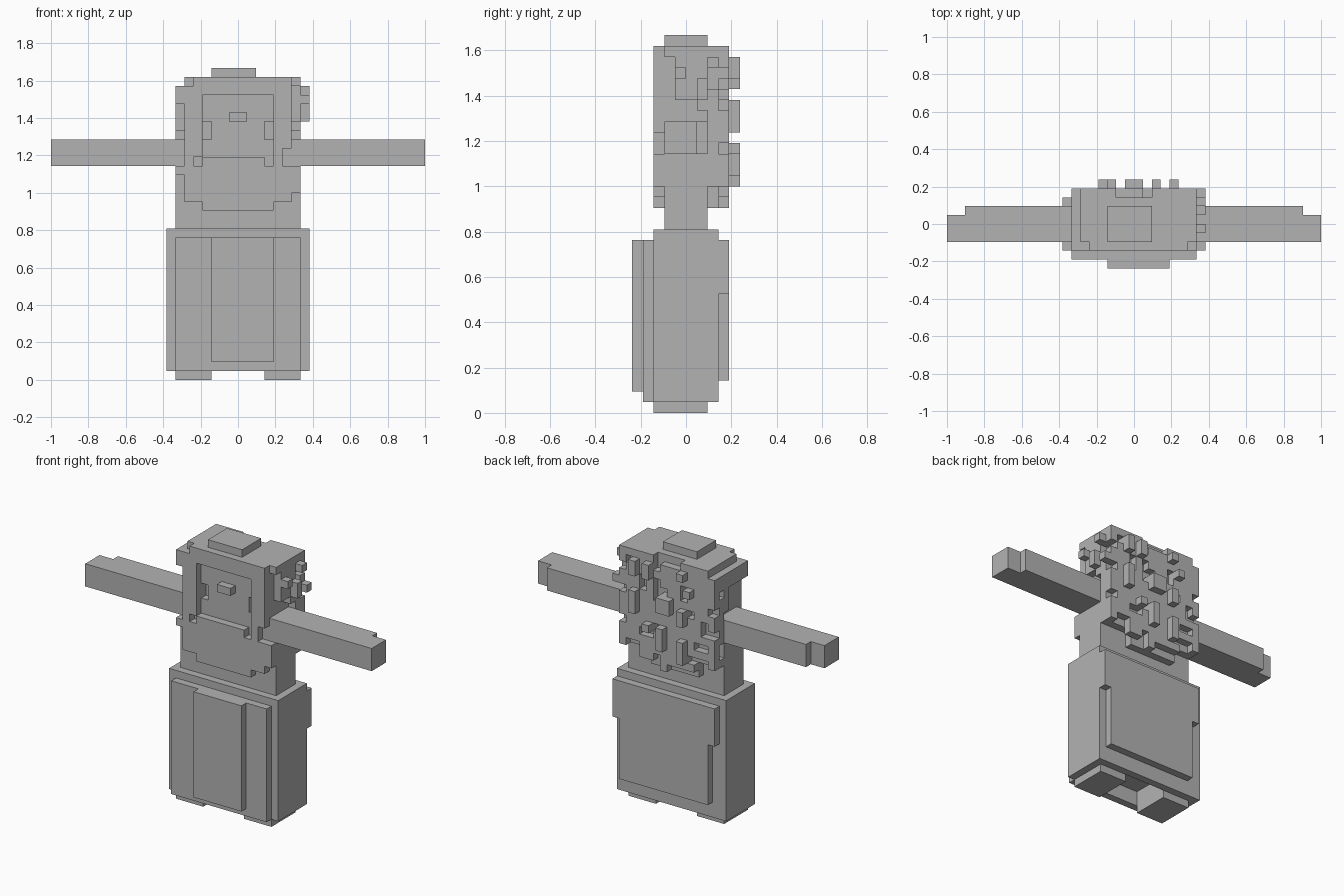
import bpy, bmesh, random
from mathutils import Vector

if "Cube" in bpy.data.objects:
    bpy.data.objects.remove(bpy.data.objects["Cube"])

U = 1 / 21  # edge length of one block
random.seed(4)

grey = bpy.data.materials.new("plain_grey")
grey.diffuse_color = (0.45, 0.45, 0.45, 1)
grey.use_nodes = True
grey.node_tree.nodes["Principled BSDF"].inputs["Base Color"].default_value = grey.diffuse_color


def box(x0, x1, y0, y1, z0, z1):
    """Set of block cells filling a range."""
    return {(x, y, z) for x in range(x0, x1) for y in range(y0, y1) for z in range(z0, z1)}


def build(name, cells):
    """Skin a set of cells with its outside faces only."""
    bm = bmesh.new()
    verts = {}

    def vert(p):
        if p not in verts:
            verts[p] = bm.verts.new(Vector(p) * U)
        return verts[p]

    for c in cells:
        for axis in range(3):
            a, b = (axis + 1) % 3, (axis + 2) % 3
            for side in (0, 1):
                n = list(c)
                n[axis] += 1 if side else -1
                if tuple(n) in cells:
                    continue
                loop = []
                for da, db in ((0, 0), (1, 0), (1, 1), (0, 1)):
                    p = list(c)
                    p[axis] += side
                    p[a] += da
                    p[b] += db
                    loop.append(vert(tuple(p)))
                bm.faces.new(loop if side else loop[::-1])
    bmesh.ops.dissolve_limit(bm, angle_limit=0.01, verts=bm.verts[:], edges=bm.edges[:])
    me = bpy.data.meshes.new(name)
    bm.to_mesh(me)
    bm.free()
    me.materials.append(grey)
    bpy.context.collection.objects.link(bpy.data.objects.new(name, me))


# Feet
build("left_foot", box(-7, -3, -3, 2, 0, 1))
build("right_foot", box(3, 7, -3, 2, 0, 1))

# Robe skirt with front panel, hollow between the feet
skirt = box(-8, 8, -3, 3, 1, 17) | box(-7, 7, -4, -3, 1, 16)
skirt -= box(-3, 3, -3, 2, 1, 3)
build("skirt", skirt)
build("front_apron", box(-3, 4, -5, -4, 2, 16))

# Cape on the back, wider at the top
build("back_cape", box(-7, 8, 3, 4, 11, 16) | box(-6, 7, 3, 4, 3, 11))

# Torso and outstretched arms with stepped hands
build("torso", box(-7, 7, -2, 2, 17, 27))
build("left_arm", box(-19, -7, -2, 2, 24, 27) | box(-21, -19, -2, 1, 24, 27))
build("right_arm", box(7, 19, -2, 2, 24, 27) | box(19, 21, -2, 1, 24, 27))

# Head: core, recessed face, eye sockets and nose
head = box(-6, 6, -3, 3, 24, 34)
head -= box(-4, 4, -3, -2, 25, 32)
for x in (-4, 3):
    head -= box(x, x + 1, -2, -1, 27, 29)
head -= box(3, 4, -3, -2, 24, 25) | box(-5, -4, -3, -2, 24, 25)
head -= box(5, 6, -3, -2, 24, 26) | box(-6, -5, -3, -2, 33, 34)
build("head", head)
build("nose", box(-1, 1, -3, -2, 29, 30))

# Beard hanging over the chest
beard = box(-6, 6, -3, -2, 20, 24) | box(-4, 4, -3, -2, 19, 20)
beard |= box(-7, -6, -3, -2, 23, 24) | box(6, 7, -3, -2, 21, 24)
beard -= box(3, 4, -3, -2, 24, 25)
build("beard", beard)

# Back hair: inner sheet plus a ragged outer sheet
hair = box(-6, 6, 2, 3, 21, 24) | box(-4, 3, 2, 3, 19, 21)
outer = box(-6, 6, 3, 4, 22, 34) | box(-4, 4, 3, 4, 20, 22) | box(-1, 2, 3, 4, 19, 20)
outer = {c for c in sorted(outer) if random.random() > 0.17}
# Raised locks: x start, x end, z start, z end
for x0, x1, z0, z1 in ((4, 5, 26, 29), (-1, 1, 27, 29), (-3, -2, 26, 28), (0, 1, 22, 25),
                       (-3, -2, 21, 24), (2, 3, 24, 25), (-4, -3, 30, 31), (4, 5, 31, 33),
                       (2, 3, 31, 33), (-3, -2, 32, 33)):
    outer |= box(x0, x1, 3, 5, z0, z1)
build("back_hair", hair | outer)

# Side hair, ragged toward the back
right = box(6, 7, 0, 4, 24, 33) | box(6, 7, -2, 4, 33, 34) | box(6, 7, -1, 1, 29, 33)
right |= box(6, 7, 2, 4, 21, 24)
right = {c for c in sorted(right) if c[2] == 33 or random.random() > 0.17}
for y, z0, z1 in ((-1, 31, 32), (1, 29, 31), (2, 32, 33), (3, 29, 30)):
    right |= box(6, 8, y, y + 1, z0, z1)
build("right_side_hair", right)

left = box(-7, -6, 1, 4, 28, 33) | box(-7, -6, 2, 4, 21, 28)
left = {c for c in sorted(left) if random.random() > 0.17}
left |= box(-7, -6, -3, 1, 31, 33)
build("left_side_hair", left)

# Flat cap on top
build("cap", box(-3, 2, -2, 2, 34, 35))
